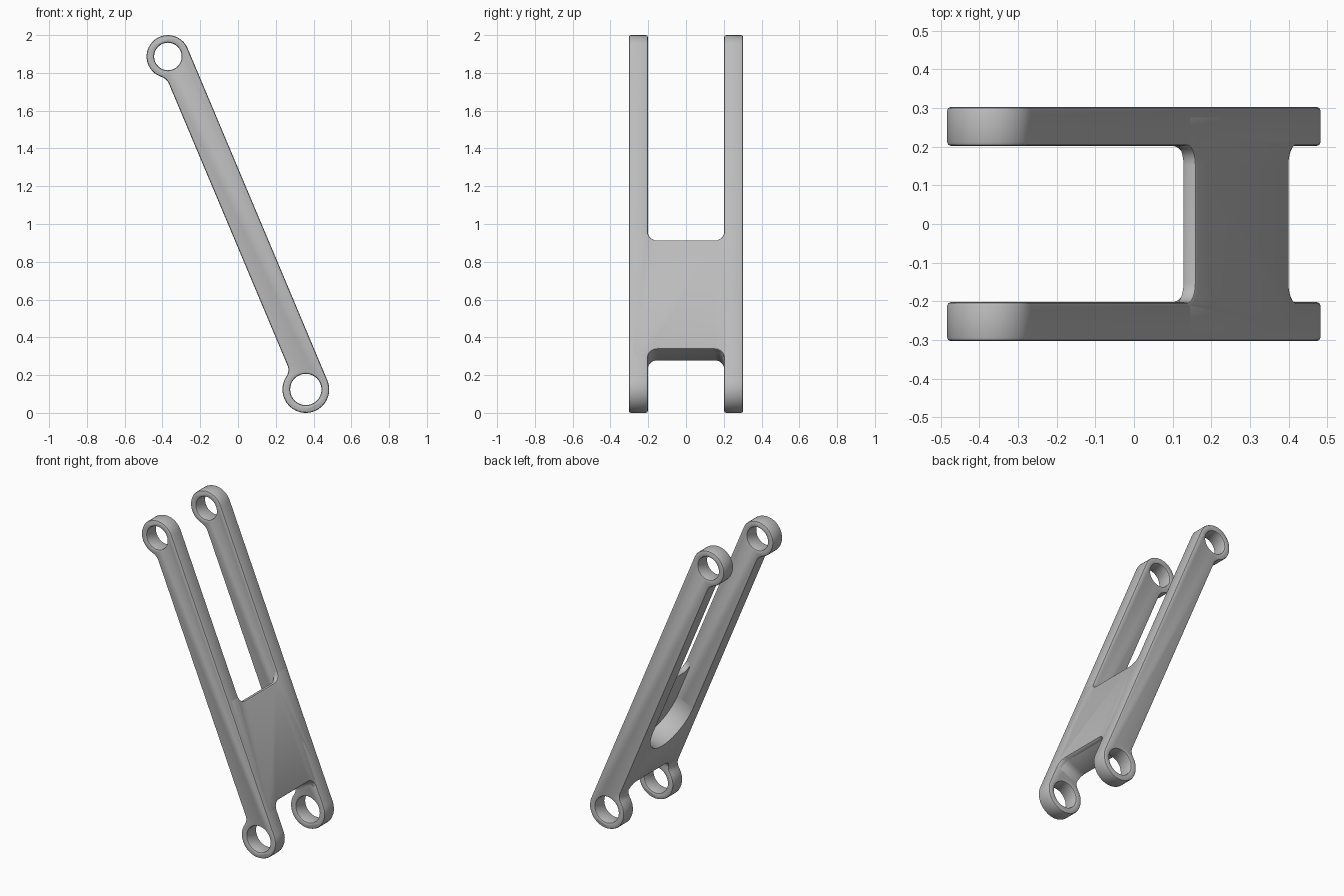
import bpy, bmesh
from math import sin, cos, pi, atan2, sqrt, hypot
from mathutils import Matrix, Vector

cube = bpy.data.objects.get("Cube")
if cube:
    bpy.data.objects.remove(cube, do_unlink=True)

metal = bpy.data.materials.new("plain grey")
metal.use_nodes = True
GREY = (0.5, 0.5, 0.5, 1)
metal.diffuse_color = GREY
metal.node_tree.nodes["Principled BSDF"].inputs["Base Color"].default_value = GREY

# Leaning frame: "along" runs up the arm, "normal" points out of its wide side
TILT = 0.3984
ALONG = Vector((-sin(TILT), 0, cos(TILT)))
NORMAL = Vector((cos(TILT), 0, sin(TILT)))
ORIGIN = Vector((0.359, 0, 0.124))
ROUND = 0.01
FRONT, BACK = 0.124, -0.04      # two sides of the bar, measured on the normal
WALL = 0.202                    # inner face of each arm


def arc(cx, cy, r, a, b, n=12):
    return [(cx + r * cos(a + (b - a) * i / n), cy + r * sin(a + (b - a) * i / n))
            for i in range(n + 1)]


def plate(name, outlines, depth, xdir, ydir, centre):
    """Flat outlines (later ones are holes) thickened, with rounded rims."""
    curve = bpy.data.curves.new(name, 'CURVE')
    curve.dimensions = '2D'
    curve.fill_mode = 'BOTH'
    curve.extrude = depth / 2 - ROUND
    curve.bevel_depth = ROUND
    curve.bevel_resolution = 1
    curve.offset = -ROUND
    for pts in outlines:
        clean = [p for i, p in enumerate(pts)
                 if hypot(p[0] - pts[i - 1][0], p[1] - pts[i - 1][1]) > 1e-5]
        spline = curve.splines.new('POLY')
        spline.points.add(len(clean) - 1)
        for point, (x, y) in zip(spline.points, clean):
            point.co = (x, y, 0, 1)
        spline.use_cyclic_u = True
    helper = bpy.data.objects.new(name + "_outline", curve)
    bpy.context.collection.objects.link(helper)
    graph = bpy.context.evaluated_depsgraph_get()
    graph.update()
    mesh = bpy.data.meshes.new_from_object(helper.evaluated_get(graph))
    bpy.data.objects.remove(helper, do_unlink=True)
    bm = bmesh.new()
    bm.from_mesh(mesh)
    bmesh.ops.remove_doubles(bm, verts=bm.verts, dist=1e-5)
    bmesh.ops.recalc_face_normals(bm, faces=bm.faces)
    bm.to_mesh(mesh)
    bm.free()
    mesh.name = name
    mesh.materials.clear()
    mesh.materials.append(metal)
    ob = bpy.data.objects.new(name, mesh)
    bpy.context.collection.objects.link(ob)
    axes = Matrix((xdir, ydir, xdir.cross(ydir))).transposed().to_4x4()
    ob.matrix_world = Matrix.Translation(centre) @ axes
    bpy.ops.object.select_all(action='DESELECT')
    ob.select_set(True)
    bpy.context.view_layer.objects.active = ob
    bpy.ops.object.shade_smooth_by_angle(angle=pi / 6)
    return ob


# Arm outline: large lower eye, small upper eye, fillets on the narrow side
LOW_R, TOP_R = 0.124, 0.113
LOW_FILLET, TOP_FILLET = 0.06, 0.07
top_n, top_s = FRONT - TOP_R, 1.908
low_c = (BACK - LOW_FILLET, sqrt((LOW_R + LOW_FILLET) ** 2 - (BACK - LOW_FILLET) ** 2))
drop = sqrt((TOP_R + TOP_FILLET) ** 2 - (BACK - TOP_FILLET - top_n) ** 2)
top_c = (BACK - TOP_FILLET, top_s - drop)
low_a = atan2(low_c[1], low_c[0])
top_a = atan2(-drop, top_c[0] - top_n)
arm = (arc(0, 0, LOW_R, 0, low_a - 2 * pi, 24)
       + arc(*low_c, LOW_FILLET, low_a - pi, 0, 6)
       + arc(*top_c, TOP_FILLET, 0, top_a + pi, 6)
       + arc(top_n, top_s, TOP_R, top_a, -2 * pi, 24))
low_hole = arc(0, 0, 0.083, 0, 2 * pi, 32)
top_hole = arc(top_n, top_s, 0.073, 0, 2 * pi, 32)
ARM_DEPTH = 0.101
for side, name in ((-1, "front_arm"), (1, "back_arm")):
    plate(name, [arm, low_hole, top_hole], ARM_DEPTH, NORMAL, ALONG,
          ORIGIN + Vector((0, side * (WALL + ARM_DEPTH / 2), 0)))

# Web joining the arms: ends filleted into the arm walls
CORNER, EMBED = 0.05, 0.285
LOW_END, TOP_END, POCKET = 0.18, 0.807, 0.6
inner = WALL - CORNER
low_edge = ([(-EMBED, LOW_END - CORNER)]
            + arc(-inner, LOW_END - CORNER, CORNER, pi, pi / 2, 6)
            + arc(inner, LOW_END - CORNER, CORNER, pi / 2, 0, 6)
            + [(EMBED, LOW_END - CORNER)])
top_edge = ([(EMBED, TOP_END + CORNER)]
            + arc(inner, TOP_END + CORNER, CORNER, 0, -pi / 2, 6)
            + arc(-inner, TOP_END + CORNER, CORNER, -pi / 2, -pi, 6)
            + [(-EMBED, TOP_END + CORNER)])
# Thick lower part ends in a half-round pocket
pocket_edge = ([(EMBED, POCKET)] + arc(0, POCKET, WALL, 0, -pi, 32) + [(-EMBED, POCKET)])

YDIR = Vector((0, 1, 0))
for name, edge, lo, hi in (("web_plate", top_edge, 0.085, FRONT),
                           ("web_block", pocket_edge, BACK, FRONT - ROUND)):
    plate(name, [low_edge + edge], hi - lo, YDIR, ALONG, ORIGIN + NORMAL * (lo + hi) / 2)
